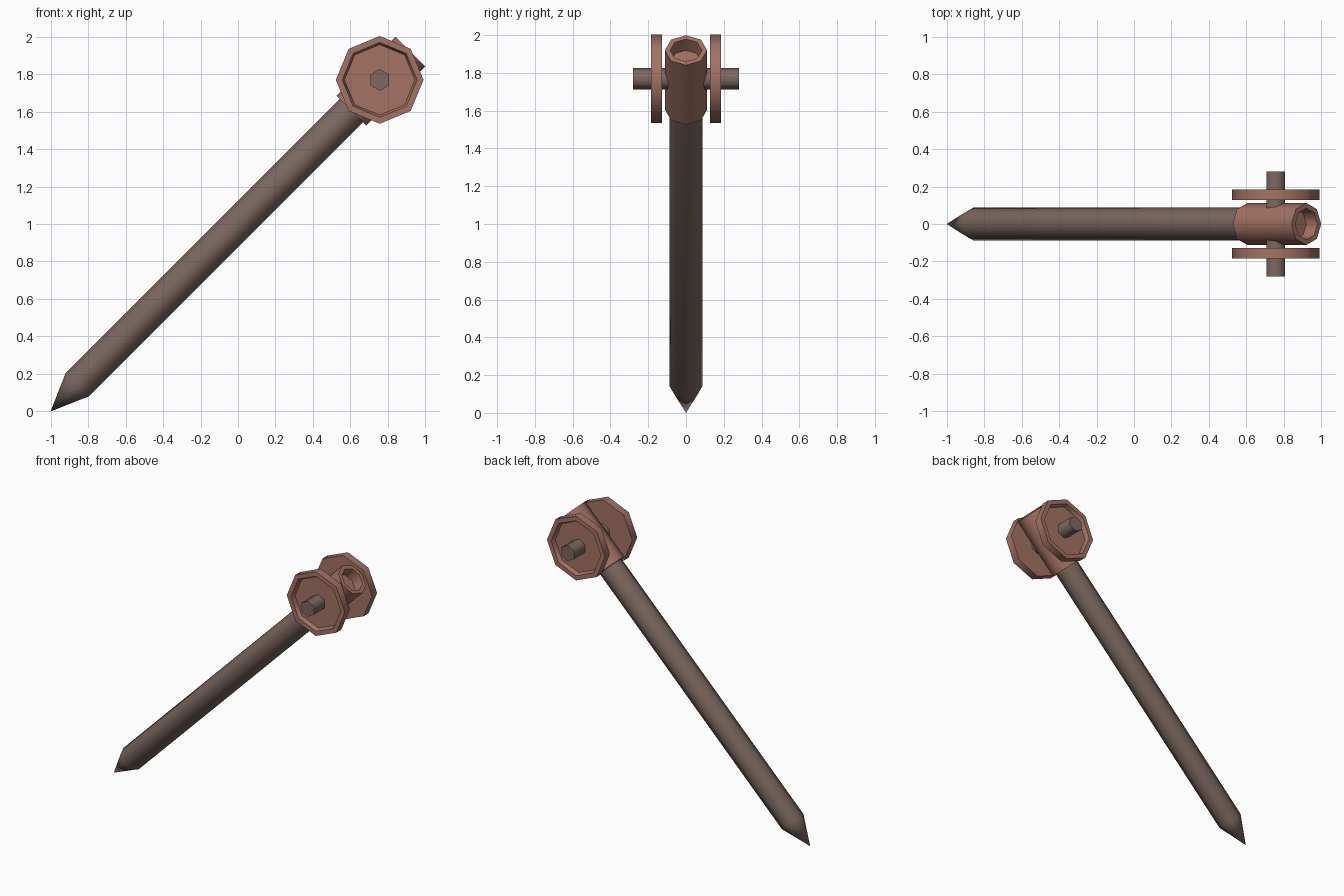
import bpy, bmesh, math
from mathutils import Vector

if "Cube" in bpy.data.objects:
    bpy.data.objects.remove(bpy.data.objects["Cube"])


def material(name, rgb):
    m = bpy.data.materials.new(name)
    m.diffuse_color = (*rgb, 1)
    m.use_nodes = True
    m.node_tree.nodes["Principled BSDF"].inputs["Base Color"].default_value = m.diffuse_color
    return m


RED_BROWN = material("red brown", (0.37, 0.17, 0.126))
GREY_BROWN = material("grey brown", (0.205, 0.14, 0.119))


def lathe(name, profile, sides, origin, axis, up, mat):
    """Turn (radius, distance along axis) points into a closed many-sided solid."""
    origin, axis, up = Vector(origin), Vector(axis).normalized(), Vector(up).normalized()
    side = axis.cross(up)
    bm = bmesh.new()
    rings = []
    for r, h in profile:
        centre = origin + axis * h
        if r == 0:
            rings.append([bm.verts.new(centre)] * sides)
            continue
        angles = [2 * math.pi * i / sides for i in range(sides)]
        rings.append([bm.verts.new(centre + (up * math.cos(a) + side * math.sin(a)) * r)
                      for a in angles])
    for a, b in zip(rings, rings[1:]):
        for i in range(sides):
            j = (i + 1) % sides
            bm.faces.new(list(dict.fromkeys((a[i], a[j], b[j], b[i]))))
    for ring in (rings[0], rings[-1]):
        if ring[0] is not ring[1]:
            bm.faces.new(ring)
    bmesh.ops.recalc_face_normals(bm, faces=bm.faces)
    mesh = bpy.data.meshes.new(name)
    bm.to_mesh(mesh)
    bm.free()
    mesh.materials.append(mat)
    ob = bpy.data.objects.new(name, mesh)
    bpy.context.collection.objects.link(ob)
    bpy.ops.object.select_all(action='DESELECT')
    ob.select_set(True)
    bpy.context.view_layer.objects.active = ob
    bpy.ops.object.shade_smooth_by_angle(angle=math.radians(65))
    return ob


TIP, ALONG, ACROSS = (-1, 0, 0), (1, 0, 1), (-1, 0, 1)
HUB_X, HUB_Z = 0.756, 1.769

# Pointed shaft
lathe("shaft", [(0, 0), (0.087, 0.2), (0.087, 2.4)], 8, TIP, ALONG, ACROSS, GREY_BROWN)

# Sleeve at the upper end with a shallow socket
lathe("sleeve", [(0.112, 2.27), (0.112, 2.715), (0.084, 2.715), (0.08, 2.635)],
      8, TIP, ALONG, ACROSS, RED_BROWN)

# Six-sided axle through the sleeve
lathe("axle", [(0.058, -0.28), (0.058, 0.28)], 6, (HUB_X, 0, HUB_Z), (0, 1, 0), (0, 0, 1), GREY_BROWN)

# Dished discs on both sides, hollow side outwards
for name, s in (("front_disc", -1), ("back_disc", 1)):
    lathe(name, [(0.234, 0.128), (0.234, 0.185), (0.2, 0.185), (0.188, 0.155)],
          8, (HUB_X, 0, HUB_Z), (0, s, 0), (0, 0, 1), RED_BROWN)
